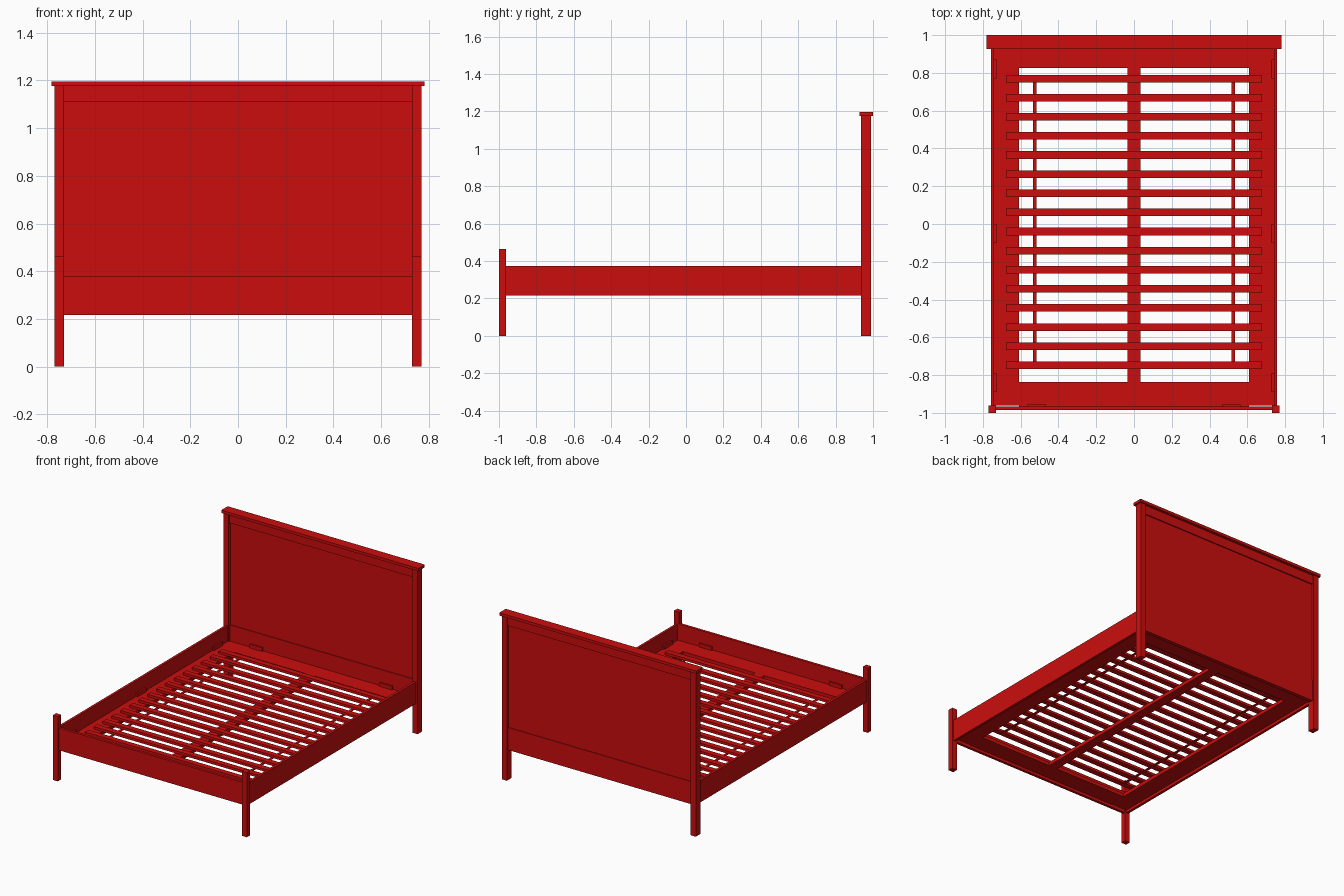
import bpy

# single red paint
red = bpy.data.materials.new("red_paint")
red.diffuse_color = (0.6, 0.004, 0.004, 1)


def box(name, x0, x1, y0, y1, z0, z1):
    """Box from its extents."""
    bpy.ops.mesh.primitive_cube_add(size=1)
    ob = bpy.context.object
    ob.name = name
    for v in ob.data.vertices:
        v.co = ((x0, x1)[v.co.x > 0], (y0, y1)[v.co.y > 0], (z0, z1)[v.co.z > 0])
    ob.data.materials.append(red)
    return ob


def pair(name, x0, x1, *rest):
    """Same box on the right and left."""
    box(name + "_right", x0, x1, *rest)
    box(name + "_left", -x1, -x0, *rest)


# headboard
pair("head_post", 0.73, 0.77, 0.936, 0.989, 0, 1.176)
box("headboard_cap", -0.782, 0.782, 0.927, 1.0, 1.176, 1.196)
box("headboard_top_rail", -0.73, 0.73, 0.948, 0.98, 1.11, 1.176)
box("headboard_panel", -0.73, 0.73, 0.956, 0.972, 0.378, 1.11)
box("headboard_bottom_rail", -0.73, 0.73, 0.95, 0.977, 0.217, 0.378)

# footboard
pair("foot_post", 0.73, 0.77, -1.0, -0.962, 0, 0.464)
box("foot_rail", -0.73, 0.73, -0.985, -0.966, 0.217, 0.377)

# side rails and the ledge that carries the slats
pair("side_rail", 0.74, 0.758, -0.965, 0.94, 0.217, 0.373)
pair("side_ledge", 0.61, 0.74, -0.962, 0.95, 0.237, 0.262)
box("head_ledge", -0.61, 0.61, 0.825, 0.95, 0.237, 0.262)
box("foot_ledge", -0.61, 0.61, -0.966, -0.837, 0.237, 0.262)

# centre beam and slat straps
box("centre_beam", -0.035, 0.035, -0.837, 0.825, 0.237, 0.262)
pair("slat_strap", 0.515, 0.535, -0.747, 0.77, 0.258, 0.262)

# slats
for i in range(16):
    y = 0.77 - i * 0.1012
    box(f"slat_{i + 1}", -0.678, 0.678, y - 0.02, y + 0.02, 0.262, 0.28)

# small brackets along the inside of the frame
pair("head_bracket", 0.465, 0.565, 0.938, 0.951, 0.262, 0.288)
pair("foot_bracket", 0.465, 0.565, -0.967, -0.955, 0.262, 0.288)
for i, y in enumerate((-0.84, -0.05, 0.82)):
    pair(f"side_bracket_{i + 1}", 0.728, 0.741, y - 0.05, y + 0.05, 0.262, 0.288)
